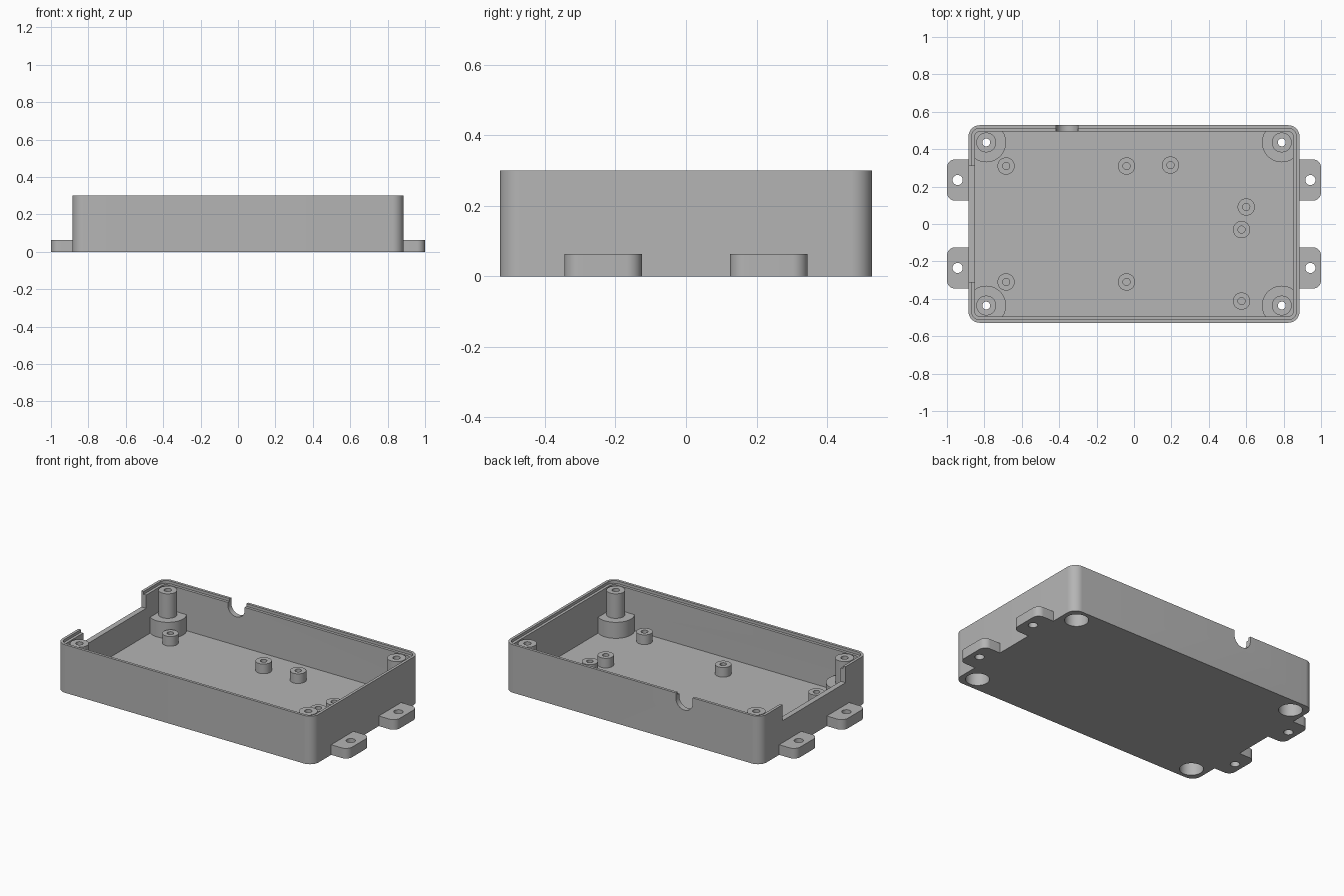
import bpy
import bmesh
from math import sin, cos, pi, radians

default = bpy.data.objects.get("Cube")
if default:
    bpy.data.objects.remove(default, do_unlink=True)

# Overall sizes
HX, HY, TOP = 0.885, 0.528, 0.30
WALL, LIP, FLOOR, LEDGE = 0.034, 0.017, 0.03, 0.283
CORNER = 0.06
SCREW_X, SCREW_Y = 0.79, 0.436

grey = bpy.data.materials.new("plain_grey")
grey.use_nodes = True
colour = (0.46, 0.46, 0.46, 1)
grey.diffuse_color = colour
grey.node_tree.nodes["Principled BSDF"].inputs["Base Color"].default_value = colour


def rounded(x0, x1, y0, y1, r_left, r_right, steps=10):
    """Rectangle outline with separate corner radii on its left and right ends."""
    pts = []
    corners = [(x1, y1, -1, -1, r_right), (x0, y1, 1, -1, r_left),
               (x0, y0, 1, 1, r_left), (x1, y0, -1, 1, r_right)]
    for i, (x, y, sx, sy, r) in enumerate(corners):
        if r == 0:
            pts.append((x, y))
            continue
        for k in range(steps + 1):
            a = (i + k / steps) * pi / 2
            pts.append((x + sx * r + r * cos(a), y + sy * r + r * sin(a)))
    return pts


def circle(x, y, r, steps=48):
    return [(x + r * cos(2 * pi * k / steps), y + r * sin(2 * pi * k / steps))
            for k in range(steps)]


def inset_box(d):
    r = CORNER - d
    return rounded(-HX + d, HX - d, -HY + d, HY - d, r, r)


def prism(name, outline, z0, z1):
    bm = bmesh.new()
    face = bm.faces.new([bm.verts.new((x, y, z0)) for x, y in outline])
    moved = bmesh.ops.extrude_face_region(bm, geom=[face])["geom"]
    bmesh.ops.translate(bm, vec=(0, 0, z1 - z0),
                        verts=[v for v in moved if isinstance(v, bmesh.types.BMVert)])
    bmesh.ops.recalc_face_normals(bm, faces=bm.faces)
    mesh = bpy.data.meshes.new(name)
    bm.to_mesh(mesh)
    bm.free()
    mesh.materials.append(grey)
    obj = bpy.data.objects.new(name, mesh)
    bpy.context.collection.objects.link(obj)
    return obj


def activate(obj):
    bpy.ops.object.select_all(action='DESELECT')
    obj.select_set(True)
    bpy.context.view_layer.objects.active = obj


def combine(obj, other, operation='DIFFERENCE'):
    activate(obj)
    mod = obj.modifiers.new("combine", 'BOOLEAN')
    mod.operation, mod.solver, mod.object = operation, 'EXACT', other
    bpy.ops.object.modifier_apply(modifier=mod.name)
    bpy.data.objects.remove(other, do_unlink=True)


def cut(obj, outline, z0, z1):
    combine(obj, prism("cutter", outline, z0, z1))


def finish(obj):
    activate(obj)
    bpy.ops.object.shade_smooth_by_angle(angle=radians(30))


# Tray with hollow inside and stepped rim
tray = prism("tray", inset_box(0), 0, TOP)
cut(tray, inset_box(WALL), FLOOR, TOP + 0.1)
cut(tray, inset_box(LIP), LEDGE, TOP + 0.1)

# Corner screw posts: wide base kept within the walls, slim column, bored from below
for sx in (-1, 1):
    for sy in (-1, 1):
        x, y = sx * SCREW_X, sy * SCREW_Y
        base = prism("post_base", circle(x, y, 0.106), FLOOR - 0.01, 0.13)
        combine(base, prism("limit", inset_box(WALL - 0.01), 0, TOP), 'INTERSECT')
        combine(tray, base, 'UNION')
        combine(tray, prism("post_column", circle(x, y, 0.053), 0.11, LEDGE), 'UNION')
        cut(tray, circle(x, y, 0.068), -0.1, 0.1)
        cut(tray, circle(x, y, 0.021), 0.05, TOP + 0.1)

# Wide opening in the right wall
cut(tray, rounded(-HX - 0.1, -HX + WALL + 0.004, -0.31, 0.31, 0, 0), 0.2, TOP + 0.1)

# Round-bottomed cable notch in the back wall
notch = prism("cutter", rounded(-0.2, 0.058, -0.058, 0.058, 0.058, 0), 0, 0.15)
notch_x, notch_z = -0.358, 0.208
for v in notch.data.vertices:
    x, y, z = v.co
    v.co = (notch_x + y, HY - 0.06 + z, notch_z + 0.2 + x)
bm = bmesh.new()
bm.from_mesh(notch.data)
bmesh.ops.recalc_face_normals(bm, faces=bm.faces)
bm.to_mesh(notch.data)
bm.free()
combine(tray, notch)
finish(tray)

# Mounting tabs on both ends
for side, sx in (("right", -1), ("left", 1)):
    for place, sy in (("front", -1), ("back", 1)):
        y = sy * 0.235
        ends = (HX, 1, 0, 0.043) if sx > 0 else (-1, -HX, 0.043, 0)
        tab = prism(f"{place}_{side}_tab",
                    rounded(ends[0], ends[1], y - 0.11, y + 0.11, ends[2], ends[3]),
                    0, 0.063)
        cut(tab, circle(sx * 0.943, y, 0.027), -0.1, 0.2)
        finish(tab)

# Board standoffs with blind screw holes
spots = [(-0.684, 0.31), (-0.04, 0.31), (0.195, 0.315), (0.6, 0.091),
         (0.575, -0.03), (0.575, -0.412), (-0.684, -0.31), (-0.04, -0.31)]
for i, (x, y) in enumerate(spots):
    standoff = prism(f"standoff_{i + 1}", circle(x, y, 0.046, 32), FLOOR - 0.005, 0.09)
    cut(standoff, circle(x, y, 0.019, 32), FLOOR + 0.001, 0.2)
    finish(standoff)
